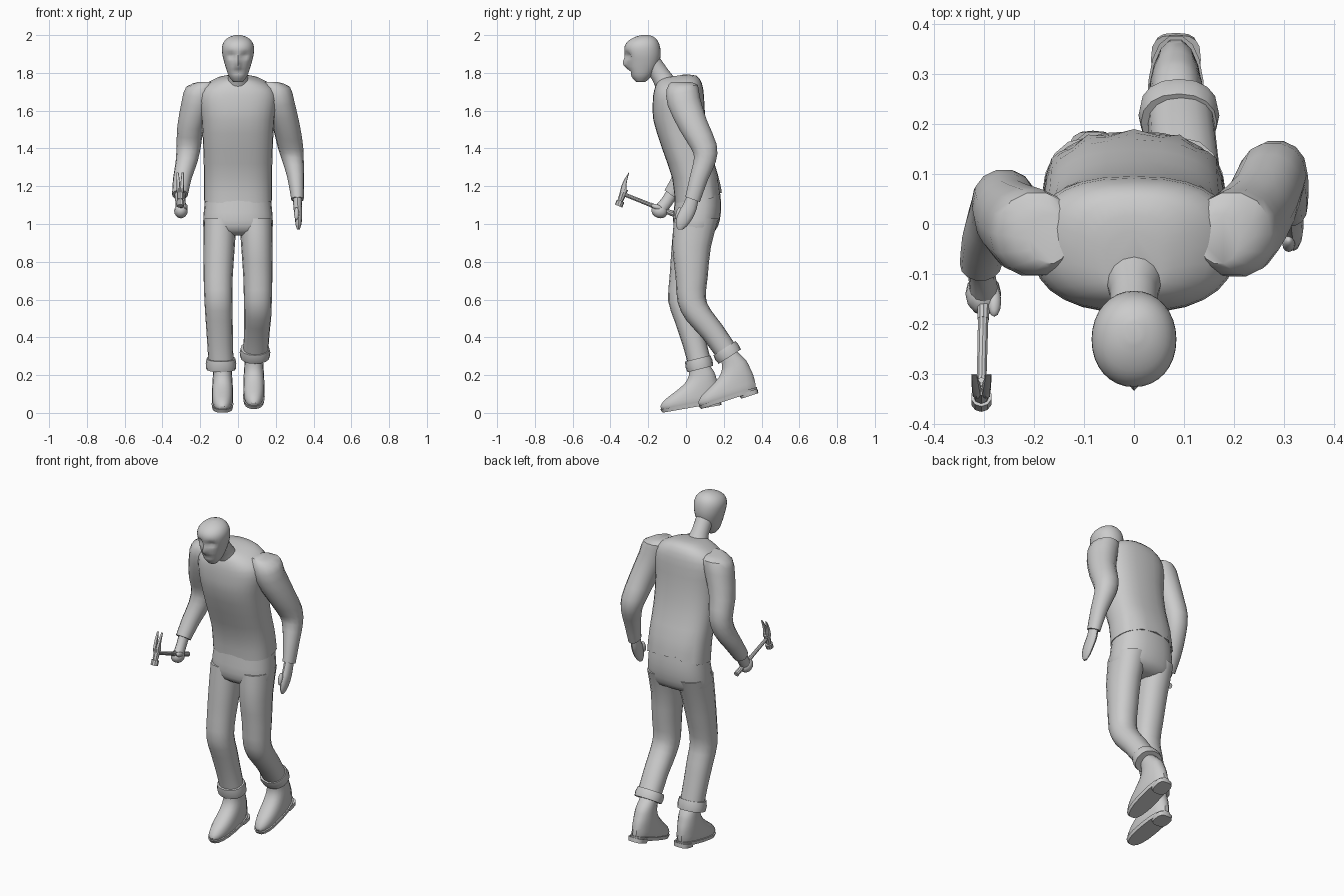
import bpy, bmesh, math
from mathutils import Vector, Matrix


def obj_from(bm, name, angle=40):
    bmesh.ops.recalc_face_normals(bm, faces=bm.faces)
    me = bpy.data.meshes.new(name)
    bm.to_mesh(me)
    bm.free()
    ob = bpy.data.objects.new(name, me)
    bpy.context.collection.objects.link(ob)
    bpy.ops.object.select_all(action='DESELECT')
    ob.select_set(True)
    bpy.context.view_layer.objects.active = ob
    bpy.ops.object.shade_smooth_by_angle(angle=math.radians(angle))
    return ob


def spline(rings, sub):
    """Catmull-Rom interpolation of ring parameters."""
    out = []
    for i in range(len(rings) - 1):
        p0, p1, p2, p3 = (rings[min(max(i + k, 0), len(rings) - 1)] for k in (-1, 0, 1, 2))
        for s in range(sub):
            t = s / sub
            out.append([b + .5 * t * (c - a + t * (2 * a - 5 * b + 4 * c - d + t * (3 * (b - c) + d - a)))
                        for a, b, c, d in zip(p0, p1, p2, p3)])
    return out + [list(rings[-1])]


def loft(name, rings, seg=16, e=2.0, sub=2, deform=None, angle=40):
    """Skin of superellipse rings (x, y, z, rx, ry, tilt about x in degrees)."""
    bm = bmesh.new()
    loops = []
    for x, y, z, rx, ry, tilt in spline(rings, sub):
        t = math.radians(tilt)
        loop = []
        for k in range(seg):
            a = 2 * math.pi * k / seg
            c, s = math.cos(a), math.sin(a)
            u = math.copysign(abs(c) ** (2 / e), c) * rx
            v = math.copysign(abs(s) ** (2 / e), s) * ry
            loop.append(bm.verts.new((x + u, y + v * math.cos(t), z + v * math.sin(t))))
        loops.append(loop)
    for a, b in zip(loops, loops[1:]):
        for k in range(seg):
            j = (k + 1) % seg
            bm.faces.new((a[k], a[j], b[j], b[k]))
    bm.faces.new(loops[0])
    bm.faces.new(loops[-1])
    if deform:
        for v in bm.verts:
            deform(v.co)
    return obj_from(bm, name, angle)


def ball(name, loc, size, tilt=0):
    bm = bmesh.new()
    m = Matrix.Translation(loc) @ Matrix.Rotation(math.radians(tilt), 4, 'X') @ Matrix.Diagonal((*size, 1))
    bmesh.ops.create_uvsphere(bm, u_segments=12, v_segments=8, radius=1, matrix=m)
    return obj_from(bm, name)


def rod(name, a, b, r1, r2, seg=10):
    a, b = Vector(a), Vector(b)
    bm = bmesh.new()
    m = Matrix.Translation((a + b) / 2) @ (b - a).to_track_quat('Z', 'Y').to_matrix().to_4x4()
    bmesh.ops.create_cone(bm, cap_ends=True, segments=seg, radius1=r1, radius2=r2,
                          depth=(b - a).length, matrix=m)
    return obj_from(bm, name, 35)


# Head: profile rows (z, front y, back y, half width), then sockets, nose and chin
rows = [(1.752, -.265, -.215, .025), (1.78, -.288, -.185, .047), (1.82, -.305, -.155, .062),
        (1.86, -.314, -.14, .074), (1.90, -.325, -.134, .083), (1.94, -.325, -.138, .084),
        (1.97, -.305, -.15, .071), (1.99, -.27, -.17, .046), (2.0, -.235, -.195, .015)]


def face(co):
    if co.y > -.24:
        return
    bump = lambda x, z, w, h: math.exp(-((abs(co.x) - x) / w) ** 2 - ((co.z - z) / h) ** 2)
    co.y += .022 * bump(.036, 1.892, .02, .016)
    co.y -= .024 * bump(0, 1.85, .012, .026)
    co.y += .010 * bump(0, 1.805, .03, .010)


loft("head", [(0, (f + b) / 2, z, w, (b - f) / 2, 0) for z, f, b, w in rows], 32, 2.1, 3, face, 60)
loft("neck", [(0, -.10, 1.73, .065, .06, 30), (0, -.137, 1.79, .048, .05, 35),
              (0, -.185, 1.86, .05, .05, 35)])


# Sweater body with a draped hem at the back
def drape(co):
    f = max(0, (1.27 - co.z) / .15)
    if co.y > .1:
        co.z += .03 * f * max(0, 1 - (co.x / .17) ** 2)
        co.y += .008 * f * math.cos(co.x * 75)


loft("sweater_body", [
    (0, .062, 1.125, .180, .122, 7), (0, .048, 1.25, .180, .121, 4), (0, 0, 1.40, .184, .127, 0),
    (0, -.035, 1.55, .192, .138, 0), (0, -.04, 1.66, .205, .136, 4), (0, -.042, 1.725, .185, .128, 8),
    (0, -.05, 1.768, .115, .105, 10), (0, -.075, 1.78, .055, .06, 10)], 28, 2.5, 2, drape)

# Arms: shared shoulder, then a relaxed left arm and a bent right arm
for side, s, rest in (
        ("left", 1, [(.255, .04, 1.52, .073, .078, 22), (.277, .095, 1.41, .068, .07, 10),
                     (.29, .10, 1.34, .058, .06, -12), (.305, .07, 1.25, .045, .05, -20),
                     (.315, .035, 1.13, .033, .042, -20)]),
        ("right", -1, [(.25, .015, 1.52, .071, .076, 14), (.26, .043, 1.42, .065, .067, 2),
                       (.272, .025, 1.33, .058, .06, -20), (.295, -.025, 1.24, .049, .05, -34),
                       (.307, -.08, 1.155, .042, .042, -36)])):
    shoulder = [(.17, -.03, 1.752, .04, .05, 0), (.195, -.02, 1.725, .08, .085, 8),
                (.215, -.012, 1.65, .083, .09, 15)]
    loft(side + "_sleeve", [(s * r[0], *r[1:]) for r in shoulder + rest], 14, 2.1)

# Open left hand, right fist, thumbs
loft("left_hand", [(.315, .035, 1.14, .024, .032, -20), (.316, .02, 1.09, .023, .038, -20),
                   (.32, -.005, 1.04, .02, .04, -20), (.32, -.025, .995, .015, .03, -15),
                   (.32, -.03, .97, .006, .012, 0)], 12)
ball("left_thumb", (.31, -.04, 1.055), (.013, .014, .035), -15)
loft("right_wrist", [(-.307, -.07, 1.17, .03, .033, -36), (-.305, -.10, 1.12, .027, .032, -40),
                     (-.30, -.14, 1.07, .03, .034, -45)], 12)
ball("right_fist", (-.302, -.14, 1.068), (.036, .044, .037), -20)
ball("right_thumb", (-.28, -.155, 1.09), (.014, .033, .014), -20)

# Trousers
loft("trouser_hips", [(0, .062, 1.17, .172, .118, 0), (0, .062, 1.10, .178, .124, 0),
                      (0, .055, 1.02, .184, .124, 0), (0, .05, .965, .178, .105, 0),
                      (0, .045, .94, .12, .06, 0)], 24, 2.4)
legs = {
    "left": [(.095, .055, 1.03, .088, .118, 0), (.10, .03, .88, .083, .102, 0),
             (.105, .03, .72, .077, .085, 0), (.105, .03, .60, .074, .076, 10),
             (.105, .065, .52, .072, .070, 25), (.10, .14, .43, .068, .063, 33),
             (.093, .22, .315, .066, .060, 33)],
    "right": [(-.095, .055, 1.03, .088, .118, 0), (-.10, .022, .88, .083, .098, 0),
              (-.105, -.005, .72, .077, .082, 0), (-.104, -.02, .60, .074, .075, 5),
              (-.10, .008, .50, .072, .070, 12), (-.095, .045, .37, .068, .063, 14),
              (-.09, .07, .27, .067, .062, 14)]}
cuffs = {"left": ((.09, .203, .342), (.09, .232, .298), 33),
         "right": ((-.09, .062, .288), (-.09, .076, .232), 14)}
boots = {"left": ((.084, .355, .11), 18), "right": ((-.082, .16, .051), 10)}

# Boot rows: height, back and front distance from the heel, half width
upper = [(.015, -.022, .290, .050), (.035, -.027, .296, .055), (.065, -.03, .268, .056),
         (.095, -.03, .21, .055), (.13, -.025, .150, .053), (.17, -.018, .118, .050),
         (.22, .008, .108, .048), (.26, .03, .10, .046)]


def rows_y(rows):
    return [(0, -(b + f) / 2, z, w, (f - b) / 2, 0) for z, b, f, w in rows]


for side in ("left", "right"):
    loft(side + "_trouser_leg", legs[side], 16, 2.2)
    top, bot, t = cuffs[side]
    mid = [(p + q) / 2 for p, q in zip(top, bot)]
    loft(side + "_trouser_cuff", [(*top, .066, .061, t), (*top, .076, .069, t), (*mid, .081, .074, t),
                                  (*bot, .078, .070, t), (*bot, .06, .05, t)], 16, 2.2, 1)
    loc, tilt = boots[side]
    for part in (
            loft(side + "_boot", rows_y(upper), 18, 2.3),
            loft(side + "_boot_sole", rows_y([(0, -.022, .290, .054), (.02, -.03, .300, .058)]), 18, 2.5, 1),
            loft(side + "_boot_heel", rows_y([(-.014, -.025, .07, .046), (.01, -.028, .075, .05)]), 16, 3, 1)):
        part.location = loc
        part.rotation_euler.x = math.radians(tilt)

# Claw hammer held in the right fist
hx = -.306
rod("hammer_grip", (-.298, -.05, 1.047), (-.302, -.19, 1.102), .015, .012)
rod("hammer_handle", (-.302, -.18, 1.098), (hx, -.34, 1.162), .011, .010)
rod("hammer_socket", (hx, -.325, 1.185), (hx, -.345, 1.13), .019, .016, 8)
rod("hammer_neck", (hx, -.340, 1.14), (hx, -.352, 1.11), .013, .014, 8)
rod("hammer_face", (hx, -.346, 1.122), (hx, -.357, 1.095), .021, .021)
for side, s in (("left", 1), ("right", -1)):
    loft("hammer_claw_" + side, [(hx + s * .009, -.332, 1.17, .010, .018, 0),
                                 (hx + s * .010, -.328, 1.205, .009, .013, 5),
                                 (hx + s * .012, -.317, 1.24, .008, .008, 10),
                                 (hx + s * .014, -.302, 1.272, .006, .002, 15)], 8, 3)
